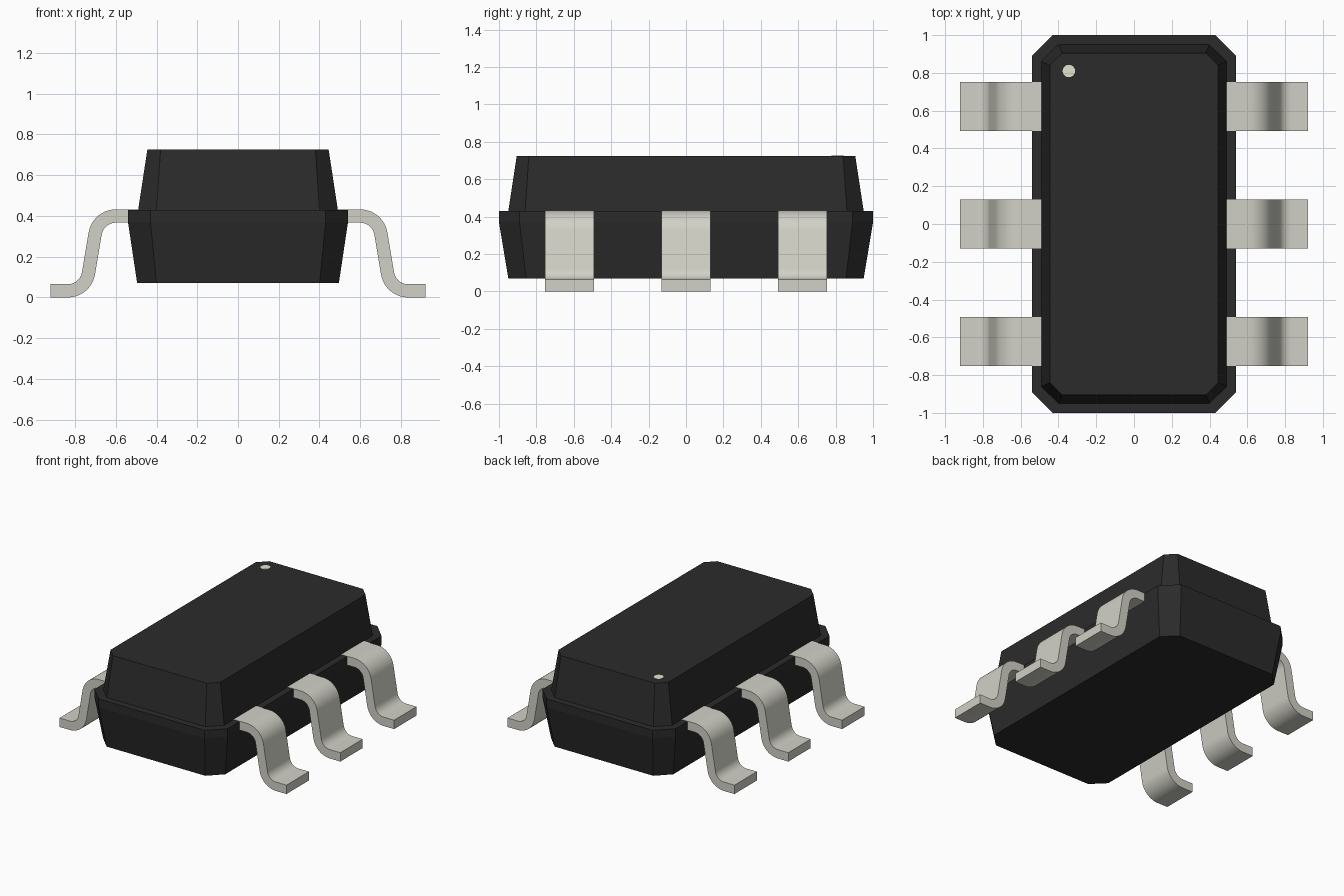
import bpy, bmesh, math

cube = bpy.data.objects.get("Cube")
if cube:
    bpy.data.objects.remove(cube, do_unlink=True)


def material(name, rgb, rough):
    mat = bpy.data.materials.new(name)
    mat.use_nodes = True
    mat.diffuse_color = (*rgb, 1)
    bsdf = mat.node_tree.nodes["Principled BSDF"]
    bsdf.inputs["Base Color"].default_value = (*rgb, 1)
    bsdf.inputs["Roughness"].default_value = rough
    return mat


BLACK = material("black plastic", (0.024, 0.024, 0.024), 0.6)
METAL = material("grey metal", (0.64, 0.635, 0.57), 0.5)
WHITE = material("marker cream", (0.776, 0.769, 0.63), 0.6)


def loft(name, rings, mat):
    """Skin equal-length closed rings of points and cap both ends."""
    bm = bmesh.new()
    loops = [[bm.verts.new(p) for p in ring] for ring in rings]
    n = len(loops[0])
    for a, b in zip(loops, loops[1:]):
        for i in range(n):
            j = (i + 1) % n
            bm.faces.new((a[i], a[j], b[j], b[i]))
    bm.faces.new(loops[0])
    bm.faces.new(loops[-1])
    bmesh.ops.recalc_face_normals(bm, faces=bm.faces)
    mesh = bpy.data.meshes.new(name)
    bm.to_mesh(mesh)
    bm.free()
    mesh.materials.append(mat)
    obj = bpy.data.objects.new(name, mesh)
    bpy.context.collection.objects.link(obj)
    return obj


def chamfered_rect(hx, hy, c, z):
    """Rectangle with its four corners cut at 45 degrees."""
    return [(hx, c - hy, z), (hx, hy - c, z), (hx - c, hy, z), (c - hx, hy, z),
            (-hx, hy - c, z), (-hx, c - hy, z), (c - hx, -hy, z), (hx - c, -hy, z)]


def arc(cx, cz, r, start, end, steps=10):
    angles = [math.radians(start + (end - start) * i / steps) for i in range(steps + 1)]
    return [(cx + r * math.cos(a), cz + r * math.sin(a)) for a in angles]


# Moulded body: tapered lower half, stepped rim, tapered upper half
loft("body", [
    chamfered_rect(0.495, 0.95, 0.095, 0.07),
    chamfered_rect(0.54, 1.0, 0.11, 0.37),
    chamfered_rect(0.54, 1.0, 0.11, 0.43),
    chamfered_rect(0.49, 0.95, 0.09, 0.43),
    chamfered_rect(0.445, 0.905, 0.065, 0.725),
], BLACK)

# Gull-wing lead outline in x and z: upper surface out, lower surface back
INNER, OUTER = 0.07, 0.135
TOP, FOOT = (0.60, 0.297), (0.835, 0.135)
upper = ([(0.46, TOP[1] + OUTER)] + arc(*TOP, OUTER, 90, 10)
         + arc(*FOOT, INNER, 190, 270) + [(0.92, FOOT[1] - INNER)])
lower = ([(0.46, TOP[1] + INNER)] + arc(*TOP, INNER, 90, 10)
         + arc(*FOOT, OUTER, 190, 270) + [(0.92, 0.0)])
outline = upper + lower[::-1]

# Three leads on each side
for side, side_name in ((1, "left"), (-1, "right")):
    for y, place in ((-0.623, "front"), (0, "middle"), (0.623, "back")):
        lead = loft(f"{side_name}_{place}_lead",
                    [[(side * x, y + dy, z) for x, z in outline] for dy in (-0.13, 0.13)],
                    METAL)
        bpy.ops.object.select_all(action="DESELECT")
        lead.select_set(True)
        bpy.context.view_layer.objects.active = lead
        bpy.ops.object.shade_smooth_by_angle(angle=math.radians(30))

# Small round orientation marker on the top
circle = arc(-0.345, 0.81, 0.033, 0, 360, 24)[:-1]
loft("orientation_marker", [[(x, y, z) for x, y in circle] for z in (0.723, 0.727)], WHITE)
